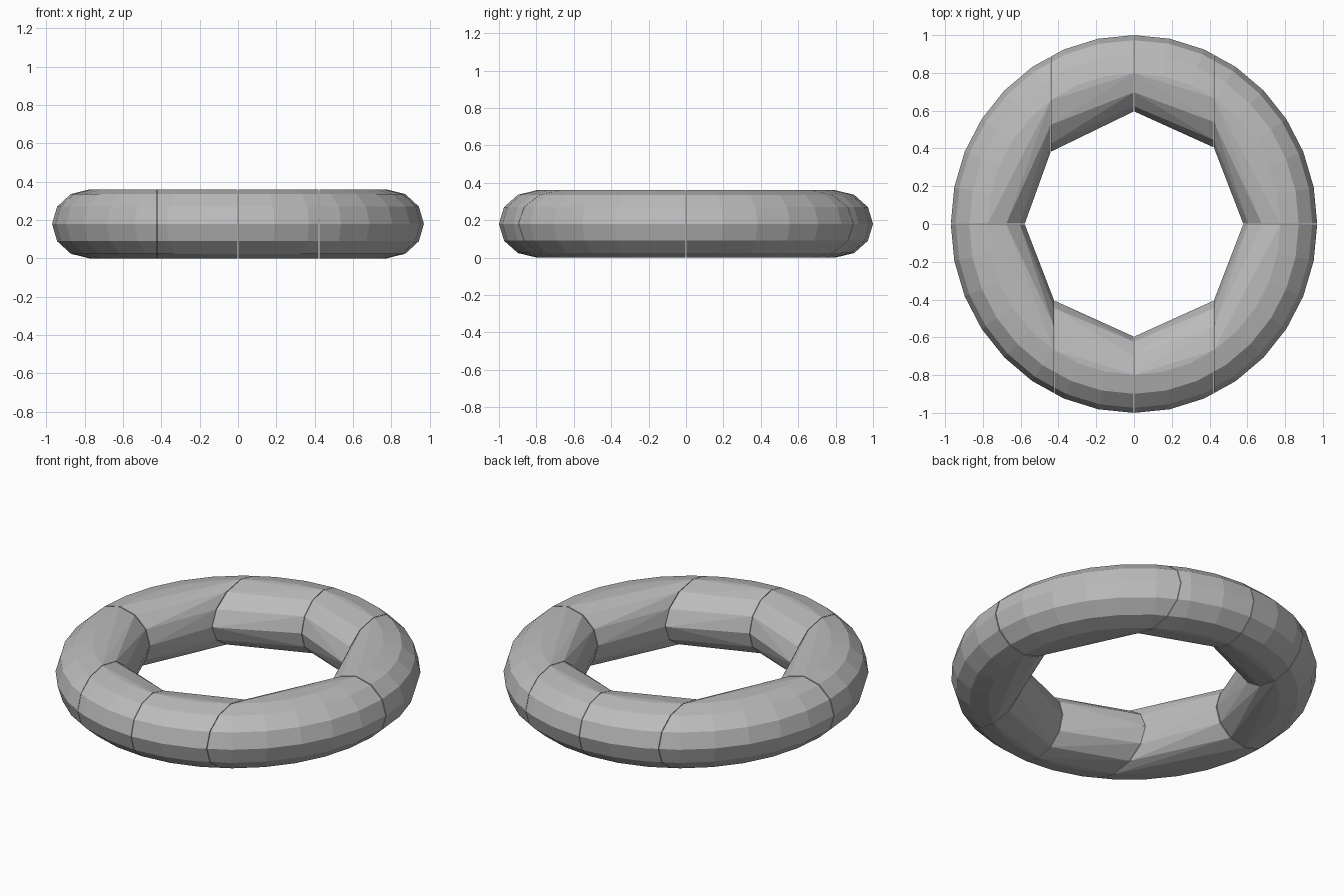
import bpy
import bmesh
from math import cos, sin, tau
from mathutils import Vector

cube = bpy.data.objects.get("Cube")
if cube:
    bpy.data.objects.remove(cube)

grey = bpy.data.materials.new("plain_grey")
grey.use_nodes = True
colour = (0.5, 0.5, 0.5, 1)
grey.diffuse_color = colour
grey.node_tree.nodes["Principled BSDF"].inputs["Base Color"].default_value = colour

RING_SIDES, TUBE_SIDES = 32, 12
MAJOR, TUBE, HALF_HEIGHT = 0.798, 0.202, 0.18
X_SCALE = 0.97
GAP = 0.003


def ring_bmesh():
    """Slightly oval faceted ring resting on the ground."""
    bm = bmesh.new()
    loops = []
    for i in range(RING_SIDES):
        a = tau * i / RING_SIDES
        loop = []
        for j in range(TUBE_SIDES):
            b = tau * j / TUBE_SIDES
            r = MAJOR + TUBE * cos(b)
            loop.append(bm.verts.new((X_SCALE * r * cos(a), r * sin(a),
                                      HALF_HEIGHT * (1 + sin(b)))))
        loops.append(loop)
    for i in range(RING_SIDES):
        p, q = loops[i], loops[(i + 1) % RING_SIDES]
        for j in range(TUBE_SIDES):
            k = (j + 1) % TUBE_SIDES
            bm.faces.new((p[j], q[j], q[k], p[k]))
    return bm


def keep_side(bm, point, direction):
    """Trim away everything behind a plane."""
    bmesh.ops.bisect_plane(bm, geom=bm.verts[:] + bm.edges[:] + bm.faces[:],
                           plane_co=point, plane_no=direction, clear_inner=True)


def convex_segment(name, planes):
    """Cut a piece of the ring and wrap it in its convex hull."""
    ring = ring_bmesh()
    for point, direction in planes:
        keep_side(ring, point, direction)
    hull = bmesh.new()
    for v in ring.verts:
        hull.verts.new(v.co)
    ring.free()
    bmesh.ops.remove_doubles(hull, verts=hull.verts[:], dist=0.0005)
    bmesh.ops.convex_hull(hull, input=hull.verts[:])
    loose = [v for v in hull.verts if not v.link_faces]
    bmesh.ops.delete(hull, geom=loose, context='VERTS')
    bmesh.ops.recalc_face_normals(hull, faces=hull.faces[:])
    mesh = bpy.data.meshes.new(name)
    hull.to_mesh(mesh)
    hull.free()
    mesh.materials.append(grey)
    bpy.context.collection.objects.link(bpy.data.objects.new(name, mesh))


# Two segments in each quarter: one at the end of the ring, one at its side
for sx, side in ((1, "left"), (-1, "right")):
    for sy, end in ((1, "back"), (-1, "front")):
        x_axis, y_axis = Vector((sx, 0, 0)), Vector((0, sy, 0))
        cut = 0.442 if (sx, sy) == (-1, 1) else 0.424
        quarter = (y_axis * GAP, y_axis)
        convex_segment(f"{end}_{side}_end_segment", [
            quarter, (x_axis * GAP / 2, x_axis), (x_axis * (cut - GAP), -x_axis)])
        convex_segment(f"{end}_{side}_side_segment", [
            quarter, (x_axis * cut, x_axis)])
